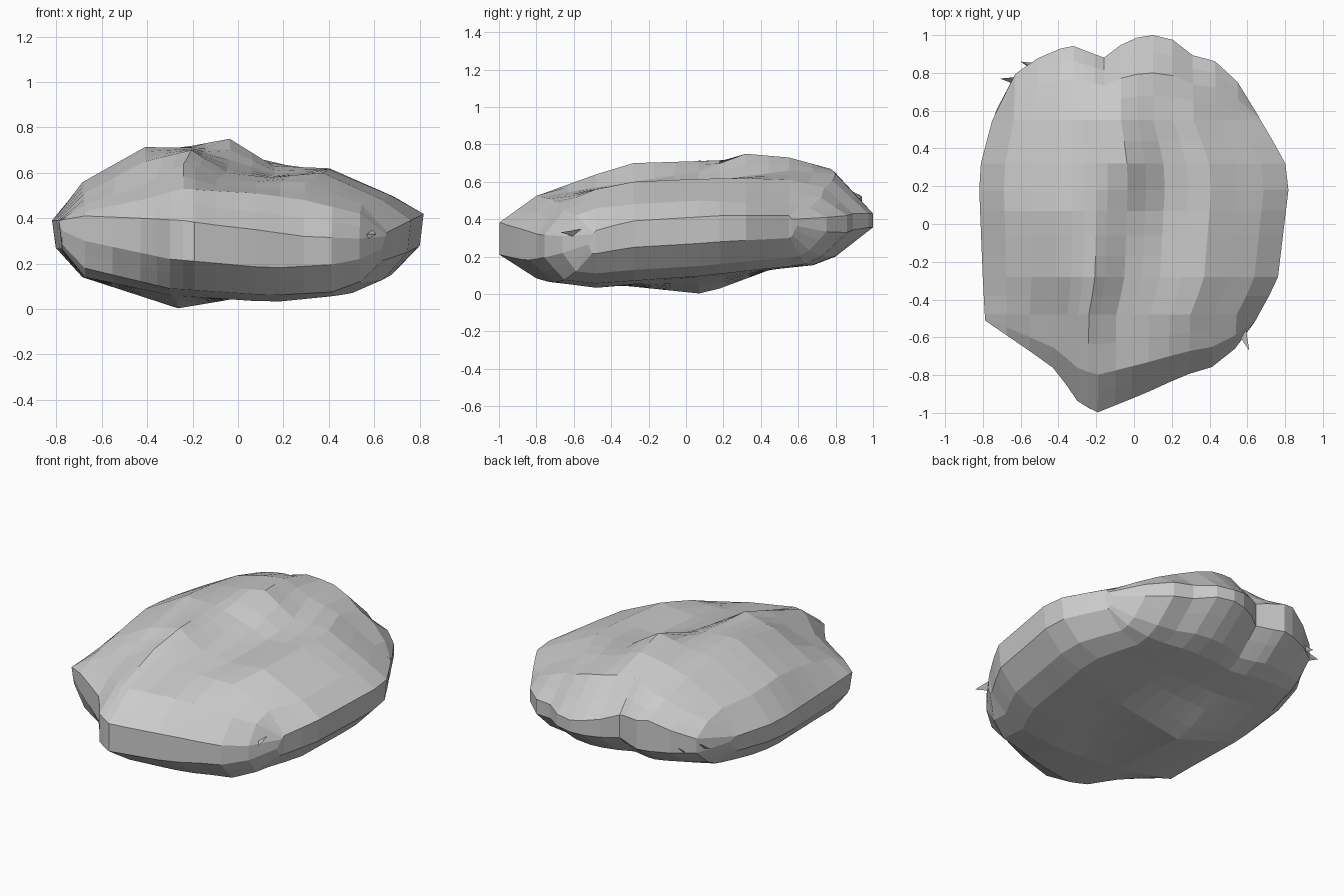
import bpy, bmesh

if "Cube" in bpy.data.objects:
    bpy.data.objects.remove(bpy.data.objects["Cube"])

# Plan outline: y, left x, right x, right rim height
OUTLINE = [
    (-1.00, -.79, .65, .32), (-.48, -.79, .66, .34), (-.30, -.80, .76, .39),
    (.20, -.82, .82, .42), (.33, -.81, .80, .42), (.55, -.75, .67, .42),
    (1.00, -.74, .66, .40)]

# Front and back edges in plan: how far y reaches at each x
FRONT_X = (-.79, -.44, -.39, -.31, -.20, .05, .27, .47, .60, .65)
FRONT_Y = (-.51, -.75, -.80, -.93, -1.0, -.90, -.80, -.74, -.58, -.50)
BACK_X = (-.74, -.67, -.55, -.34, -.16, -.04, .06, .18, .28, .42, .55, .66)
BACK_Y = (.57, .76, .86, .95, .88, .97, 1.0, 1.0, .90, .87, .75, .57)

# Top heights across the width, per station
TOP_U = (.08, .25, .38, .48, .60, .75, .92)
TOP = [
    (-1.0, (.41, .40, .39, .37, .35, .32, .31)), (-.80, (.43, .48, .53, .52, .51, .48, .42)),
    (-.48, (.46, .54, .64, .57, .56, .56, .46)), (-.28, (.51, .65, .70, .60, .58, .60, .48)),
    (.05, (.56, .715, .71, .65, .59, .615, .50)), (.32, (.54, .69, .72, .75, .63, .62, .49)),
    (.55, (.53, .66, .71, .73, .66, .61, .48)), (.80, (.50, .60, .65, .67, .64, .57, .46)),
    (1.0, (.43, .53, .50, .46, .43, .43, .41))]

# Underside heights across the width, per station
LOW_U = (.08, .34, .65, .89)
LOW = [
    (-1.0, (.30, .22, .18, .20)), (-.80, (.18, .09, .06, .08)),
    (-.48, (.14, .06, .03, .065)), (.10, (.14, .00, .09, .10)),
    (.45, (.18, .13, .13, .14)), (.75, (.22, .17, .16, .17)), (1.0, (.34, .34, .36, .32))]


def lerp(xs, ys, x):
    for i in range(len(xs) - 1):
        if x <= xs[i + 1]:
            t = max(0, (x - xs[i]) / (xs[i + 1] - xs[i]))
            return ys[i] + t * (ys[i + 1] - ys[i])
    return ys[-1]


def column(table, k, y):
    return lerp([r[0] for r in table], [r[k] for r in table], y)


def row(table, y):
    n = len(table[0][1])
    return [lerp([r[0] for r in table], [r[1][k] for r in table], y) for k in range(n)]


def warp(v, x):
    """Bend the end stations so they follow the front and back edges."""
    if v < -.48:
        return -.48 + (v + .48) / -.52 * (lerp(FRONT_X, FRONT_Y, x) + .48)
    if v > .55:
        return .55 + (v - .55) / .45 * (lerp(BACK_X, BACK_Y, x) - .55)
    return v


US = (0, .08, .165, .25, .30, .34, .38, .415, .48, .54, .60, .675, .75, .835, .92, 1)


def section(v):
    """Closed cross-section: over the top left to right, back underneath."""
    xl, xr, zr = (column(OUTLINE, k, v) for k in (1, 2, 3))
    zl = .39
    top, low = row(TOP, v), row(LOW, v)
    zll, zrl = zl - .5 * (zl - low[0]), zr - .45 * (zr - low[-1])
    pts = [(u, lerp((0, *TOP_U, 1), (zl, *top, zr), u)) for u in US]
    for u in reversed(US):
        z = lerp((.01, *LOW_U, .99), (zll, *low, zrl), u)
        pts.append((min(.99, max(.01, u)), z))
    out = []
    for u, z in pts:
        x = xl + u * (xr - xl)
        out.append((x, warp(v, x), z))
    return out


def make_object(name, bm):
    bmesh.ops.recalc_face_normals(bm, faces=bm.faces)
    mesh = bpy.data.meshes.new(name)
    bm.to_mesh(mesh)
    bm.free()
    ob = bpy.data.objects.new(name, mesh)
    bpy.context.collection.objects.link(ob)
    return ob


# Boulder body, lofted front to back, ends stitched top to bottom
stations = (-1, -.9, -.8, -.64, -.48, -.38, -.28, -.17, -.06, .07, .18,
            .32, .44, .55, .68, .80, .91, 1)
bm = bmesh.new()
rings = [[bm.verts.new(p) for p in section(v)] for v in stations]
n = len(rings[0])
for a, b in zip(rings, rings[1:]):
    for i in range(n):
        j = (i + 1) % n
        bm.faces.new((a[i], a[j], b[j], b[i]))
for r in (rings[0], rings[-1]):
    for i in range(len(US) - 1):
        bm.faces.new((r[i], r[i + 1], r[n - 2 - i], r[n - 1 - i]))
make_object("boulder", bm)

# Thin stone chips poking out of the sides
chips = [(.56, -.58, .33, .05, -.09), (.70, -.18, .41, .03, .04),
         (-.63, .74, .38, -.08, .03), (-.53, .81, .36, -.07, .05)]
bm = bmesh.new()
for x, y, z, dx, dy in chips:
    base = [bm.verts.new((x - .03, y + .03, z)), bm.verts.new((x + .03, y + .04, z + .02)),
            bm.verts.new((x, y, z - .03))]
    tip = bm.verts.new((x + dx, y + dy, z))
    bm.faces.new(base)
    for i in range(3):
        bm.faces.new((base[i], base[(i + 1) % 3], tip))
make_object("stone_chips", bm)
